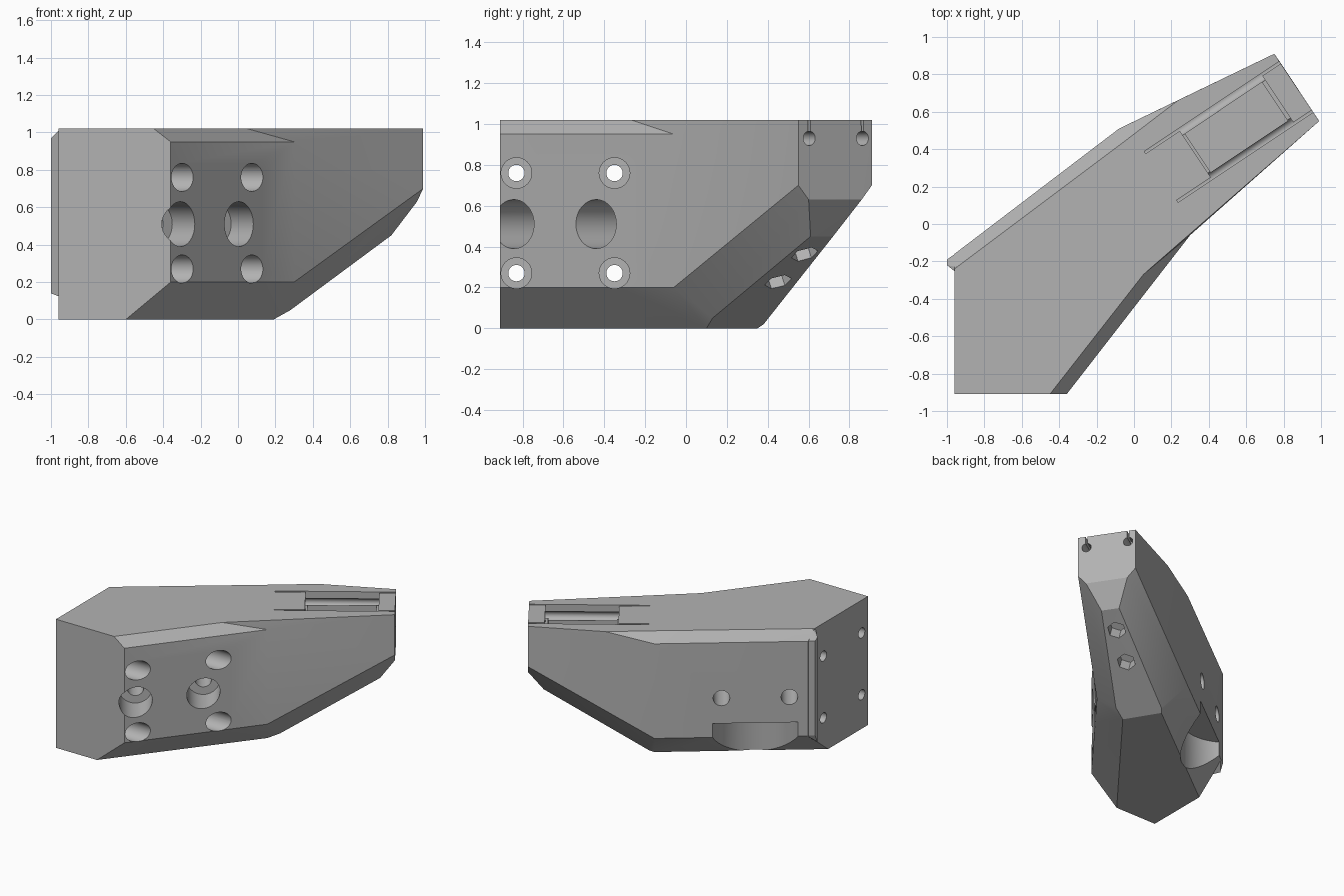
import bpy, bmesh, math
from mathutils import Vector, Matrix

cube = bpy.data.objects.get("Cube")
if cube:
    bpy.data.objects.remove(cube, do_unlink=True)

grey = bpy.data.materials.new("mid grey")
grey.use_nodes = True
GREY = (0.45, 0.45, 0.45, 1)
grey.diffuse_color = GREY
grey.node_tree.nodes["Principled BSDF"].inputs["Base Color"].default_value = GREY


def make_object(name, bm):
    mesh = bpy.data.meshes.new(name)
    bmesh.ops.recalc_face_normals(bm, faces=bm.faces)
    bm.to_mesh(mesh)
    bm.free()
    mesh.materials.append(grey)
    obj = bpy.data.objects.new(name, mesh)
    bpy.context.collection.objects.link(obj)
    return obj


def hull(name, points):
    bm = bmesh.new()
    for p in points:
        bm.verts.new(p)
    res = bmesh.ops.convex_hull(bm, input=bm.verts)
    loose = [v for v in bm.verts if not v.link_faces]
    bmesh.ops.delete(bm, geom=loose, context='VERTS')
    bmesh.ops.dissolve_limit(bm, angle_limit=math.radians(1.0),
                             verts=bm.verts, edges=bm.edges)
    return make_object(name, bm)


def rod(name, start, end, radius, sides=40):
    start, end = Vector(start), Vector(end)
    axis = end - start
    turn = axis.to_track_quat('Z', 'Y').to_matrix().to_4x4()
    bm = bmesh.new()
    bmesh.ops.create_cone(bm, cap_ends=True, segments=sides, radius1=radius,
                          radius2=radius, depth=axis.length,
                          matrix=Matrix.Translation((start + end) / 2) @ turn)
    return make_object(name, bm)


# Arm frame: u runs out along the arm, v across it
U, V = Vector((0.832, 0.555, 0)), Vector((-0.555, 0.832, 0))


def arm(u, v, z):
    return U * u + V * v + Vector((0, 0, z))


def arm_box(name, u0, u1, v0, v1, z0, z1):
    return hull(name, [arm(u, v, z) for u in (u0, u1) for v in (v0, v1) for z in (z0, z1)])


def combine(target, tool, operation):
    mod = target.modifiers.new("join", 'BOOLEAN')
    mod.operation, mod.solver, mod.object = operation, 'EXACT', tool
    bpy.context.view_layer.objects.active = target
    bpy.ops.object.modifier_apply(modifier=mod.name)
    bpy.data.objects.remove(tool, do_unlink=True)


H = 1.02
# Elbow section shared by the mounting block and the arm
elbow = [(0.05, -0.27, H), (0.30, -0.06, 0.95), (0.30, -0.06, 0.2), (0.19, 0.10, 0),
         (0.035, 0.35, 0), (-0.08, 0.51, 0.2), (-0.08, 0.51, 0.95), (-0.04, 0.45, H)]

# Chamfered mounting block
front = [(x, -0.91, z) for x, z in
         ((-0.96, 0), (-0.60, 0), (-0.36, 0.2), (-0.36, 0.95), (-0.45, H), (-0.96, H))]
rear = [(-0.96, y, z) for y, z in ((-0.24, H), (-0.16, 0.95), (-0.16, 0.2), (-0.41, 0))]
body = hull("bracket_body", front + rear + elbow)

# Rising arm with a tapered tip
tip = [(0.99, 0.55, H), (0.75, 0.91, H), (0.99, 0.55, 0.70), (0.75, 0.91, 0.70),
       (0.957, 0.60, 0.63), (0.785, 0.86, 0.63), (0.82, 0.61, 0.45), (0.745, 0.72, 0.45)]
heel = [(0.28, 0.13, 0.05), (0.06, 0.38, 0.02), (0.24, 0.664, H)]
combine(body, hull("arm", elbow + heel + tip), 'UNION')

# Small lip on the rear corner
lip = [(-1, -0.19, 0.2), (-1, -0.19, 0.95), (-1, -0.22, 0.14), (-1, -0.22, 0.97),
       (-0.95, -0.26, 0.12), (-0.95, -0.26, H), (-0.95, -0.155, 0.95),
       (-0.95, -0.155, 0.2), (-0.95, -0.23, H)]
combine(body, hull("lip", lip), 'UNION')

cutters = []
# Four counterbored screw holes through the block
for y in (-0.83, -0.35):
    for z in (0.27, 0.76):
        cutters.append(rod("screw_hole", (-1.2, y, z), (0.5, y, z), 0.04))
        cutters.append(rod("screw_head", (-0.75, y, z), (0.5, y, z), 0.075))

# Two large stepped holes running to the back face
AXIS = Vector((-0.58, 0.814, 0))
for x, y in ((-0.31, -0.84), (0.005, -0.44)):
    mouth = Vector((x, y, 0.51))
    cutters.append(rod("bolt_hole", mouth - AXIS * 0.3, mouth + AXIS * 1.3, 0.06))
    cutters.append(rod("bolt_head", mouth - AXIS * 0.3, mouth + AXIS * 0.24, 0.12))

# Round clearance cut under the back edge
cutters.append(rod("clearance", (-0.73, 0.165, -0.1), (-0.73, 0.165, 0.31), 0.33, 64))

# Pocket, rod channels and slots in the arm top
for v in (-0.028, 0.285):
    cutters.append(rod("rod_channel", arm(0.26, v, 0.93), arm(1.2, v, 0.93), 0.035, 32))
    cutters.append(arm_box("slot", 0.26, 1.2, v - 0.007, v + 0.007, 0.93, 1.1))
cutters.append(arm_box("pocket_top", 0.48, 1.01, -0.028, 0.285, 0.93, 1.1))
cutters.append(arm_box("pocket", 0.495, 0.99, 0.003, 0.25, 0.87, 1.1))

# Hexagonal nut pockets in the sloping underside
normal = Vector((0.407, 0.271, -0.872))
for spot in ((0.45, 0.45, 0.23), (0.65, 0.58, 0.365)):
    p = Vector(spot)
    cutters.append(rod("nut_pocket", p - normal * 0.1, p + normal * 0.12, 0.068, 6))

for tool in cutters:
    combine(body, tool, 'DIFFERENCE')

# One material, sharp edges kept between faces
body.data.materials.clear()
body.data.materials.append(grey)
for poly in body.data.polygons:
    poly.material_index = 0
bpy.ops.object.select_all(action='DESELECT')
body.select_set(True)
bpy.context.view_layer.objects.active = body
bpy.ops.object.shade_smooth_by_angle(angle=math.radians(20))
